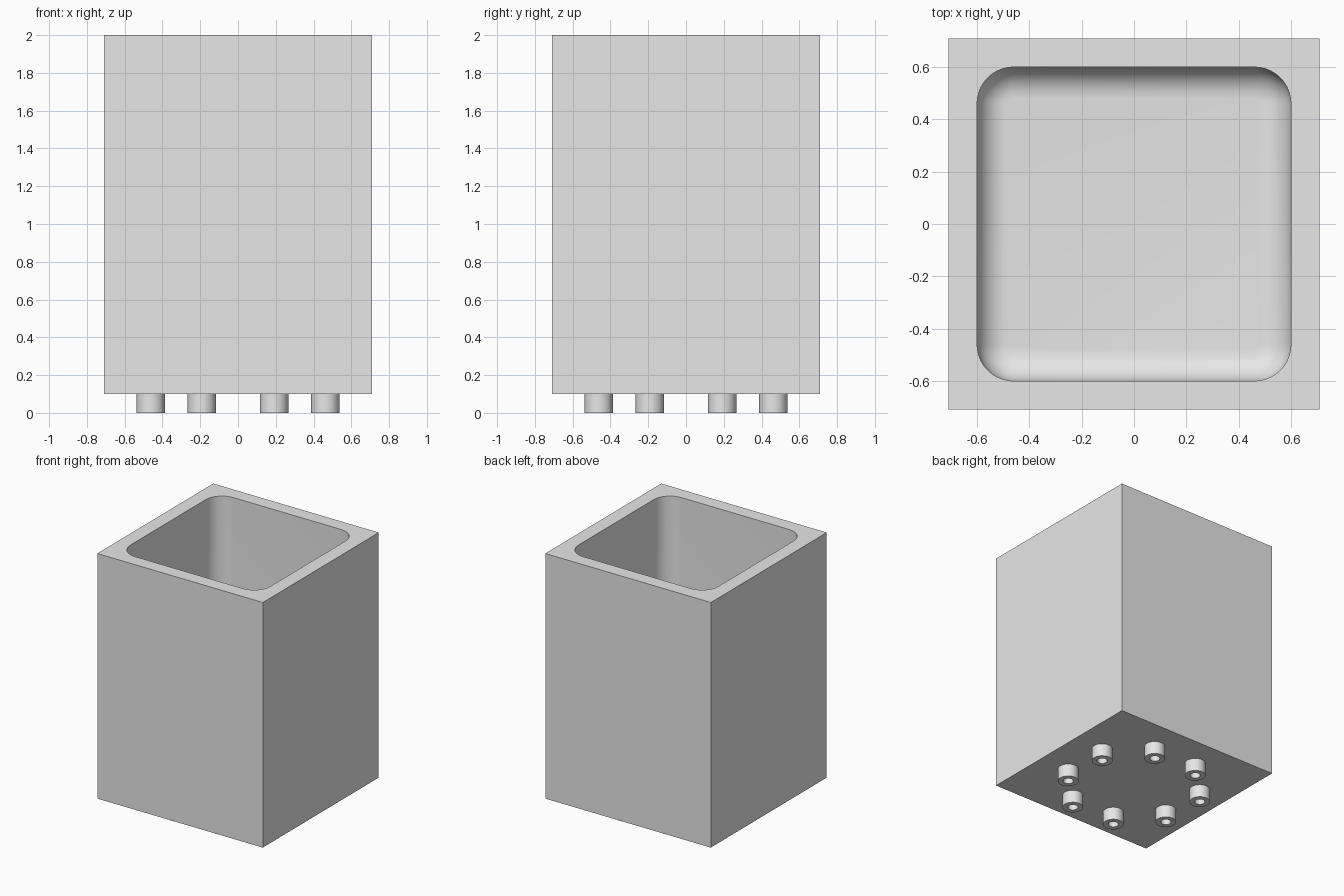
import bpy, bmesh
from math import sin, cos, pi, radians

if "Cube" in bpy.data.objects:
    bpy.data.objects.remove(bpy.data.objects["Cube"])

HALF, BASE, TOP = 0.71, 0.1, 2.0
CAVITY, CORNER, FILLET, FLOOR = 0.6, 0.14, 0.12, 0.21
STEPS = 10

grey = bpy.data.materials.new("light grey")
grey.use_nodes = True
grey.diffuse_color = (0.8, 0.8, 0.8, 1)
grey.node_tree.nodes["Principled BSDF"].inputs["Base Color"].default_value = (0.8, 0.8, 0.8, 1)


def finish(bm, name):
    bmesh.ops.recalc_face_normals(bm, faces=bm.faces)
    mesh = bpy.data.meshes.new(name)
    bm.to_mesh(mesh)
    bm.free()
    mesh.materials.append(grey)
    obj = bpy.data.objects.new(name, mesh)
    bpy.context.collection.objects.link(obj)
    bpy.ops.object.select_all(action="DESELECT")
    obj.select_set(True)
    bpy.context.view_layer.objects.active = obj
    bpy.ops.object.shade_smooth_by_angle(angle=radians(30))
    return obj


def bridge(bm, a, b):
    for i in range(len(a)):
        j = (i + 1) % len(a)
        bm.faces.new((a[i], a[j], b[j], b[i]))


def loop_edges(bm, ring):
    return [bm.edges.get((v, ring[i - 1])) or bm.edges.new((v, ring[i - 1]))
            for i, v in enumerate(ring)]


def rounded_square(bm, half, radius, z):
    ring = []
    for quarter in range(4):
        mid = pi / 4 + quarter * pi / 2
        cx = (half - radius) * (1 if cos(mid) > 0 else -1)
        cy = (half - radius) * (1 if sin(mid) > 0 else -1)
        for s in range(STEPS + 1):
            a = (quarter + s / STEPS) * pi / 2
            ring.append(bm.verts.new((cx + radius * cos(a), cy + radius * sin(a), z)))
    return ring


# Body: square outer shell
bm = bmesh.new()
corners = ((1, 1), (-1, 1), (-1, -1), (1, -1))
lower, upper = ([bm.verts.new((x * HALF, y * HALF, z)) for x, y in corners]
                for z in (BASE, TOP))
bridge(bm, lower, upper)
bm.faces.new(lower)

# Cavity: straight rounded walls, then a fillet down to the floor
rim = rounded_square(bm, CAVITY, CORNER, TOP)
previous = rim
for s in range(STEPS + 1):
    a = s / STEPS * pi / 2
    inset = FILLET * (1 - cos(a))
    ring = rounded_square(bm, CAVITY - inset, CORNER - inset,
                          FLOOR + FILLET * (1 - sin(a)))
    bridge(bm, previous, ring)
    previous = ring
bm.faces.new(previous)

# Flat rim between shell and cavity
bmesh.ops.triangle_fill(bm, use_beauty=True,
                        edges=loop_edges(bm, upper) + loop_edges(bm, rim))
finish(bm, "box_body")


# Feet: eight short tubes in a circle under the body
def foot(name, x, y, outer=0.075, inner=0.037, sides=32):
    bm = bmesh.new()
    rings = []
    for r, z in ((outer, BASE), (outer, 0), (inner, 0), (inner, BASE)):
        rings.append([bm.verts.new((r * cos(2 * pi * i / sides),
                                    r * sin(2 * pi * i / sides), z))
                      for i in range(sides)])
    for i, ring in enumerate(rings):
        bridge(bm, rings[i - 1], ring)
    finish(bm, name).location = (x, y, 0)


for n in range(8):
    angle = (n + 0.5) * pi / 4
    foot(f"foot_{n + 1}", 0.5 * cos(angle), 0.5 * sin(angle))
